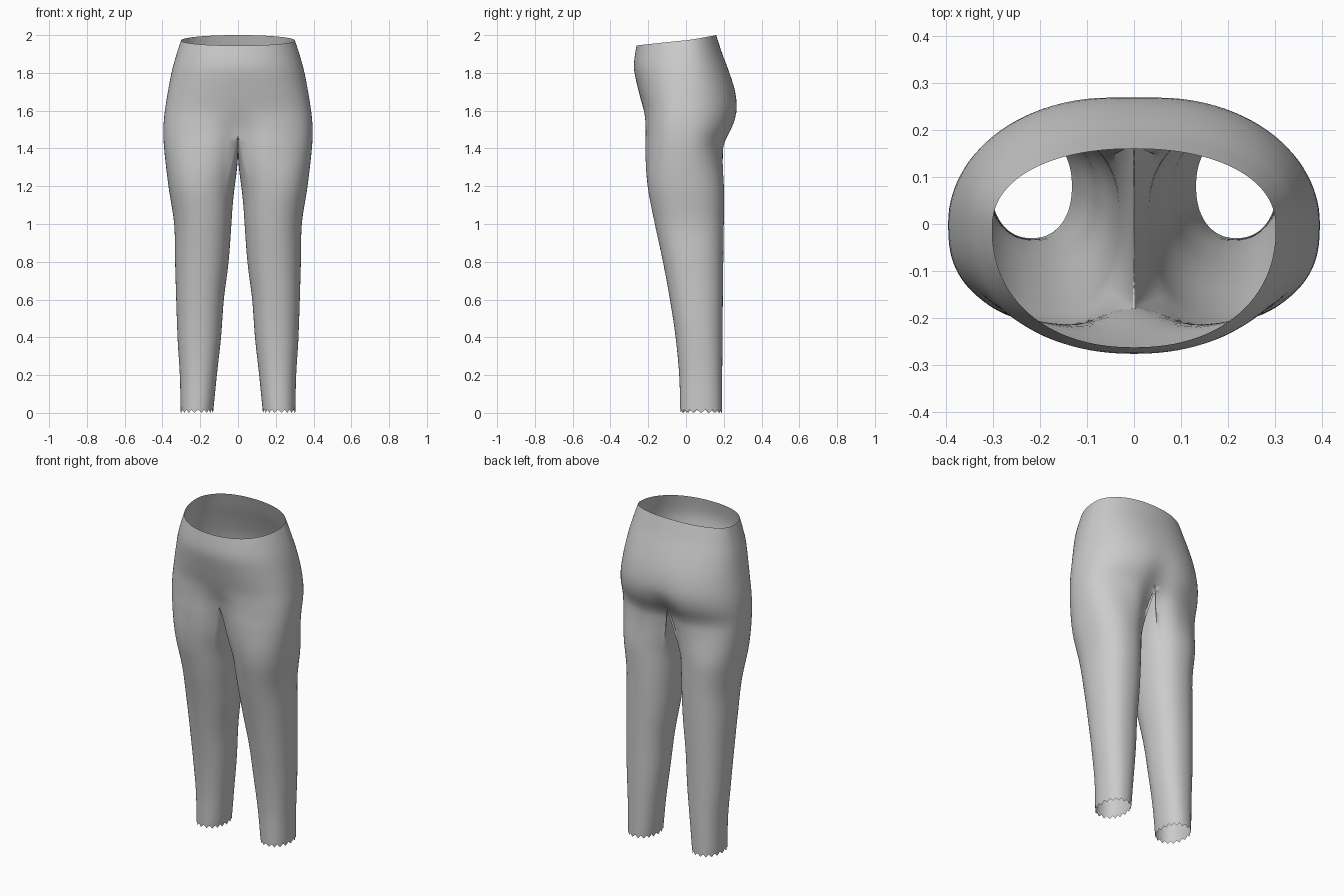
import bpy, bmesh
from math import sin, cos, pi, radians, exp, copysign

if "Cube" in bpy.data.objects:
    bpy.data.objects.remove(bpy.data.objects["Cube"])


def curve(*keys):
    """Smooth function of height through (z, value) keys, given top to bottom."""
    k = sorted(keys)

    def f(z):
        z = min(max(z, k[0][0]), k[-1][0])
        i = max(j for j in range(len(k) - 1) if k[j][0] <= z)

        def slope(j):
            a, b = k[max(j - 1, 0)], k[min(j + 1, len(k) - 1)]
            return (b[1] - a[1]) / (b[0] - a[0])
        (z0, v0), (z1, v1) = k[i], k[i + 1]
        h = z1 - z0
        t = (z - z0) / h
        return ((2*t**3 - 3*t*t + 1) * v0 + (t**3 - 2*t*t + t) * h * slope(i)
                + (3*t*t - 2*t**3) * v1 + (t**3 - t*t) * h * slope(i + 1))
    return f


def spow(v, p):
    return copysign(abs(v) ** p, v)


# Outlines read from the front and side views
outer = curve((2, .29), (1.97, .302), (1.9, .325), (1.8, .352), (1.6, .387), (1.5, .395), (1.4, .391),
              (1.2, .368), (1.0, .338), (.8, .333), (.4, .32), (.2, .308), (0, .303))
inner = curve((1.5, .0), (1.38, .004), (1.2, .022), (1, .035), (.8, .05), (.6, .075),
              (.4, .09), (.2, .112), (0, .132))
front = curve((2, -.25), (1.945, -.262), (1.85, -.275), (1.8, -.272), (1.7, -.25), (1.6, -.227),
              (1.5, -.222), (1.4, -.225), (1.3, -.22), (1.2, -.205), (1, -.165), (.8, -.122),
              (.6, -.085), (.4, -.055), (.2, -.036), (0, -.03))
back = curve((2, .16), (1.9, .192), (1.8, .23), (1.7, .262), (1.6, .275), (1.52, .26), (1.45, .226),
             (1.4, .21), (1.2, .203), (1, .2), (.6, .195), (0, .19))
# Centre line depth between the thighs and between the buttocks
front_dip = curve((2, 0), (1.7, 0), (1.6, .005), (1.47, .04), (1.3, .06), (1, .06))
back_dip = curve((2, 0), (1.8, 0), (1.6, .008), (1.47, .035), (1.3, .05), (1, .05))
front_pow = curve((2, .92), (1.8, .9), (1.5, .76), (1.2, .76))

SPLIT, CROTCH = 1.47, 1.37
M, K = 52, 20          # points round the outside, points along the crotch
UP, DOWN = 18, 56      # levels above and below the split


def hip_point(t, z):
    s, c = sin(t), max(cos(t), 0)
    p = front_pow(z) if s < 0 else .92
    x = outer(z) * c ** p
    g = exp(-(x / .09) ** 2)
    if s < 0:
        y = front(z) * abs(s) ** p + front_dip(z) * g
    else:
        y = back(z) * s ** .92 - back_dip(z) * g
    return x, y


def leg_point(a, z):
    cx, rx = (outer(z) + inner(z)) / 2, (outer(z) - inner(z)) / 2
    cy, ry = (back(z) + front(z)) / 2, (back(z) - front(z)) / 2
    return cx + rx * spow(cos(a), .9), cy + ry * spow(sin(a), .9)


bm = bmesh.new()

# Seat: open half rings from the tilted waist down to the split
seat = []
for j in range(UP):
    u = j / UP
    ring = []
    for i in range(M + 1):
        t = -pi / 2 + pi * i / M
        top = 1.9725 + .0275 * sin(t)
        z = top + (SPLIT - top) * u
        x, y = hip_point(t, z)
        ring.append(bm.verts.new((0 if i in (0, M) else x, y, z)))
    seat.append(ring)

# Leg: closed rings, with the crotch curve completing the first one
yf, yb = hip_point(-pi / 2, SPLIT)[1], hip_point(pi / 2, SPLIT)[1]
legs = []
for j in range(DOWN + 1):
    level = SPLIT * (1 - (j / DOWN) ** 1.15)
    u = min((SPLIT - level) / .34, 1)
    ring = []
    for i in range(M + K):
        if i <= M:
            t = -pi / 2 + pi * i / M
            a = radians(-135 + 270 * i / M)
            z = level
            hx, hy = hip_point(t, z)
            if i in (0, M):
                hx = 0
        else:
            v = 1 - 2 * (i - M) / K
            a = radians(135 + 90 * (i - M) / K)
            z = (CROTCH + (SPLIT - CROTCH) * abs(v) ** 2.2) * level / SPLIT
            hx, hy = 0, (yf + yb) / 2 + v * (yb - yf) / 2
        w = max(0, -cos(a))
        e = (1 - w) * u * u * (3 - 2 * u) + w * u * (2 - u)
        lx, ly = leg_point(a, z)
        x, y = hx + (lx - hx) * e, hy + (ly - hy) * e
        if j == DOWN:      # scalloped hem
            z = .009 + .009 * cos(2 * pi * 18 * i / (M + K))
        elif level < .03:
            z = max(z, .022)
        ring.append(bm.verts.new((x, y, z)))
    legs.append(ring)

# Skin the rings
rows = seat + [legs[0][:M + 1]]
for r, s in zip(rows, rows[1:]):
    for i in range(M):
        bm.faces.new((r[i], s[i], s[i + 1], r[i + 1]))
for r, s in zip(legs, legs[1:]):
    n = len(r)
    for i in range(n):
        bm.faces.new((r[i], s[i], s[(i + 1) % n], r[(i + 1) % n]))
bmesh.ops.recalc_face_normals(bm, faces=bm.faces)

mesh = bpy.data.meshes.new("trousers")
bm.to_mesh(mesh)
bm.free()
trousers = bpy.data.objects.new("trousers", mesh)
bpy.context.collection.objects.link(trousers)

# Other half
mirror = trousers.modifiers.new("other_half", 'MIRROR')
mirror.use_axis[0] = True
mirror.merge_threshold = .0005

bpy.context.view_layer.objects.active = trousers
trousers.select_set(True)
bpy.ops.object.shade_smooth_by_angle(angle=radians(50))
